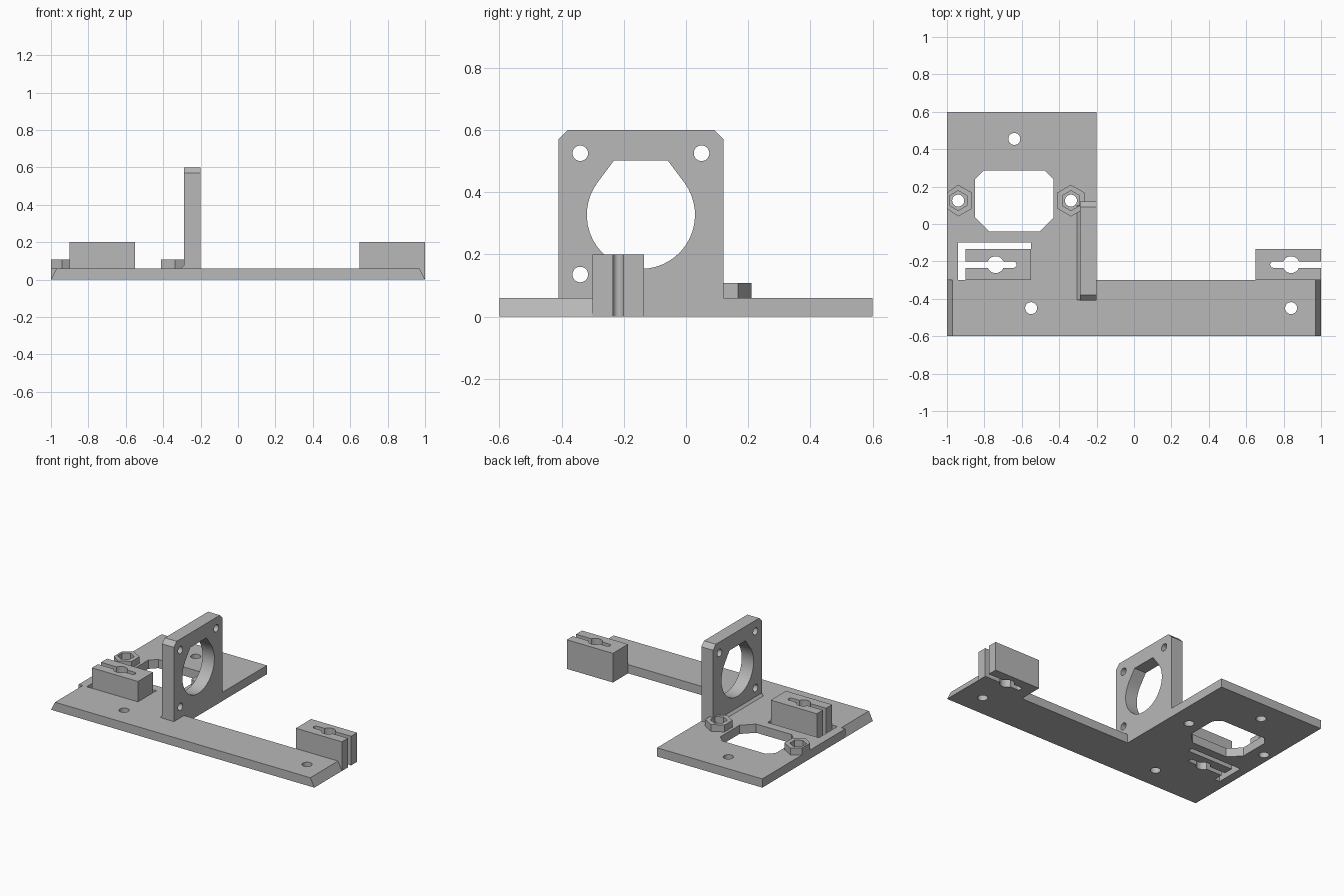
import bpy, bmesh, math
from mathutils import Vector

cube = bpy.data.objects.get("Cube")
if cube:
    bpy.data.objects.remove(cube, do_unlink=True)

grey = bpy.data.materials.new("matte grey")
grey.use_nodes = True
colour = (0.48, 0.48, 0.48, 1)
grey.diffuse_color = colour
grey.node_tree.nodes["Principled BSDF"].inputs["Base Color"].default_value = colour


def prism(name, points, low, high, axis="z"):
    """Extrude an outline: (x, y) along z, (y, z) along x, or (x, z) along y."""
    place = {"z": lambda a, b, h: Vector((a, b, h)),
             "x": lambda a, b, h: Vector((h, a, b)),
             "y": lambda a, b, h: Vector((a, h, b))}[axis]
    bm = bmesh.new()
    face = bm.faces.new([bm.verts.new(place(a, b, low)) for a, b in points])
    top = bmesh.ops.extrude_face_region(bm, geom=[face])["geom"]
    shift = place(0, 0, high - low)
    bmesh.ops.translate(bm, vec=shift, verts=[g for g in top if isinstance(g, bmesh.types.BMVert)])
    bmesh.ops.recalc_face_normals(bm, faces=bm.faces)
    mesh = bpy.data.meshes.new(name)
    bm.to_mesh(mesh)
    bm.free()
    mesh.materials.append(grey)
    obj = bpy.data.objects.new(name, mesh)
    bpy.context.collection.objects.link(obj)
    return obj


def rect(x0, x1, y0, y1):
    return [(x0, y0), (x1, y0), (x1, y1), (x0, y1)]


def ring(x, y, r, sides=32, turn=0.0):
    angles = [turn + 2 * math.pi * i / sides for i in range(sides)]
    return [(x + r * math.cos(a), y + r * math.sin(a)) for a in angles]


def hexagon(x, y, r):
    return [(max(px, -1), py) for px, py in ring(x, y, r, 6, math.pi / 6)]


def combine(target, others, operation):
    """Bake booleans into the target and remove the helper objects."""
    for other in others:
        mod = target.modifiers.new("bool", "BOOLEAN")
        mod.operation, mod.solver, mod.object = operation, "EXACT", other
        bpy.context.view_layer.update()
        graph = bpy.context.evaluated_depsgraph_get()
        mesh = bpy.data.meshes.new_from_object(target.evaluated_get(graph))
        target.modifiers.clear()
        target.data = mesh
        bpy.data.objects.remove(other, do_unlink=True)


def cut(target, outlines, low, high, axis="z"):
    combine(target, [prism("cutter", o, low, high, axis) for o in outlines], "DIFFERENCE")


T = 0.06            # base thickness
NUTS = [(-0.94, 0.125), (-0.337, 0.125)]

# Base: front bar with sloped ends, joined to the rear plate
base = prism("base_plate", [(-1, 0), (1, 0), (0.97, T), (-0.97, T)], -0.6, -0.3, "y")
combine(base, [prism("rear", rect(-1, -0.2, -0.3, 0.6), 0, T)], "UNION")
window = [(-0.85, 0.035), (-0.775, -0.04), (-0.505, -0.04), (-0.43, 0.035),
          (-0.43, 0.24), (-0.475, 0.285), (-0.805, 0.285), (-0.85, 0.24)]
screws = [(-0.64, 0.455), (-0.55, -0.45), (0.84, -0.45)]
holes = [ring(x, y, 0.032) for x, y in screws + NUTS]
cut(base, [window, rect(-0.94, -0.55, -0.3, -0.1)] + holes, -0.1, 0.3)

# Hexagonal nut holders
parts = [base]
for side, (x, y) in zip(("right", "left"), NUTS):
    holder = prism("nut_holder_" + side, hexagon(x, y, 0.085), T, 0.107)
    cut(holder, [ring(x, y, 0.053, 6, math.pi / 6)], 0, 0.3)
    parts.append(holder)

# Upright motor mount with flat-topped round opening
mount = prism("motor_mount", [(-0.41, T), (0.12, T), (0.12, 0.57), (0.09, 0.6),
                              (-0.38, 0.6), (-0.41, 0.57)], -0.29, -0.2, "x")
cy, cz, r = -0.145, 0.327, 0.174
lean = math.atan2(3, 4)
arc = [math.pi - lean + (math.pi + 2 * lean) * i / 32 for i in range(33)]
opening = [(cy + r * math.cos(a), cz + r * math.sin(a)) for a in arc]
opening += [(cy + r / 2, cz + r), (cy - r / 2, cz + r)]
bolts = [ring(y, z, 0.025) for y, z in ((-0.34, 0.525), (0.05, 0.525), (-0.34, 0.135))]
cut(mount, [opening] + bolts, -0.5, 0, "x")
parts.append(mount)

# Small wedge along the foot of the mount
parts.append(prism("mount_foot_wedge", [(-0.305, T), (-0.29, T), (-0.29, T + 0.015)],
                   -0.405, 0.1, "y"))

# Split rod clamps, each open at its outer end
for side, outer, inward in (("right", -0.9, 1), ("left", 1.0, -1)):
    yc = -0.2175
    xs = sorted((outer, outer + inward * 0.35))
    clamp = prism("rod_clamp_" + side, rect(*xs, -0.3, -0.135), 0, 0.2)
    end = outer + inward * 0.255
    slot = rect(*sorted((outer - inward * 0.1, end)), yc - 0.017, yc + 0.017)
    cut(clamp, [slot, ring(end, yc, 0.017, 16), ring(outer + inward * 0.16, yc, 0.045)], -0.1, 0.3)
    parts.append(clamp)

# Smooth round walls, keep corners sharp
bpy.ops.object.select_all(action="DESELECT")
for part in parts:
    part.select_set(True)
bpy.context.view_layer.objects.active = base
bpy.ops.object.shade_smooth_by_angle(angle=math.radians(30))
